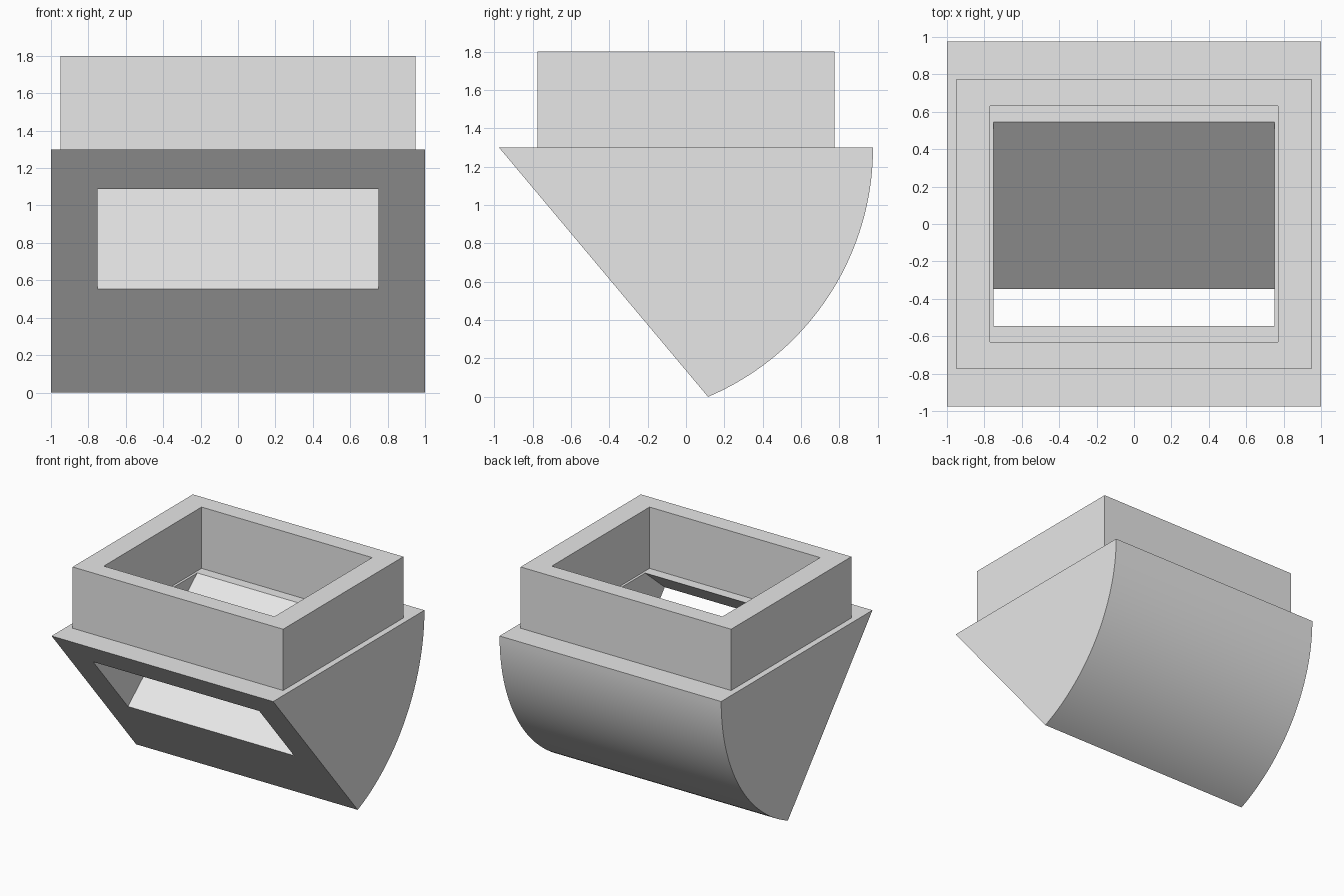
import bpy, bmesh, math
from mathutils import Vector

cube = bpy.data.objects.get("Cube")
if cube:
    bpy.data.objects.remove(cube)

grey = bpy.data.materials.new("light grey")
grey.use_nodes = True
COLOUR = (0.8, 0.8, 0.8, 1)
grey.diffuse_color = COLOUR
grey.node_tree.nodes["Principled BSDF"].inputs["Base Color"].default_value = COLOUR


def add_object(name, bm):
    bmesh.ops.recalc_face_normals(bm, faces=bm.faces)
    mesh = bpy.data.meshes.new(name)
    bm.to_mesh(mesh)
    bm.free()
    mesh.materials.append(grey)
    obj = bpy.data.objects.new(name, mesh)
    bpy.context.collection.objects.link(obj)
    return obj


def prism(name, profile, half_width):
    """Extrude a (y, z) profile along x, centred on x = 0."""
    bm = bmesh.new()
    face = bm.faces.new([bm.verts.new((-half_width, y, z)) for y, z in profile])
    grown = bmesh.ops.extrude_face_region(bm, geom=[face])["geom"]
    verts = [v for v in grown if isinstance(v, bmesh.types.BMVert)]
    bmesh.ops.translate(bm, vec=(2 * half_width, 0, 0), verts=verts)
    return add_object(name, bm)


# Wedge body: flat sloping front, flat top, rounded back
HALF_DEPTH, TOP, TIP = 0.975, 1.3, 0.115
centre = (HALF_DEPTH**2 - TIP**2 - TOP**2) / (2 * (HALF_DEPTH - TIP))
radius = HALF_DEPTH - centre
sweep = math.asin(TOP / radius)
STEPS = 40
profile = [(-HALF_DEPTH, TOP)]
for i in range(STEPS + 1):
    a = sweep * (1 - i / STEPS)
    profile.append((centre + radius * math.cos(a), TOP - radius * math.sin(a)))
body = prism("wedge_body", profile, 1.0)

# Slanted rectangular duct, from the sloping front up through the top
front_low, top_back = Vector((-0.345, 0.555)), Vector((0.546, TOP))
front_high, top_front = Vector((-0.794, 1.09)), Vector((-0.545, TOP))
along = (top_back - front_low).normalized() * 0.2
duct = [front_low - along, top_back + along, top_front + along, front_high - along]
cutter = prism("duct_cutter", duct, 0.75)
cutter.hide_render = True
cut = body.modifiers.new("duct", "BOOLEAN")
cut.operation, cut.solver, cut.object = "DIFFERENCE", "EXACT", cutter
bpy.ops.object.select_all(action="DESELECT")
body.select_set(True)
bpy.context.view_layer.objects.active = body
bpy.ops.object.modifier_apply(modifier=cut.name)
bpy.data.objects.remove(cutter)
bpy.ops.object.shade_smooth_by_angle(angle=math.radians(30))

# Collar: open rectangular frame standing on the body
bm = bmesh.new()
CORNERS = [(-1, -1), (1, -1), (1, 1), (-1, 1)]
loops = [[bm.verts.new((sx * hx, sy * hy, z)) for sx, sy in CORNERS]
         for hx, hy, z in [(0.95, 0.775, TOP), (0.95, 0.775, 1.8),
                           (0.77, 0.63, 1.8), (0.77, 0.63, TOP)]]
for lower, upper in zip(loops, loops[1:] + loops[:1]):
    for i in range(4):
        j = (i + 1) % 4
        bm.faces.new((lower[i], lower[j], upper[j], upper[i]))
add_object("collar", bm)
